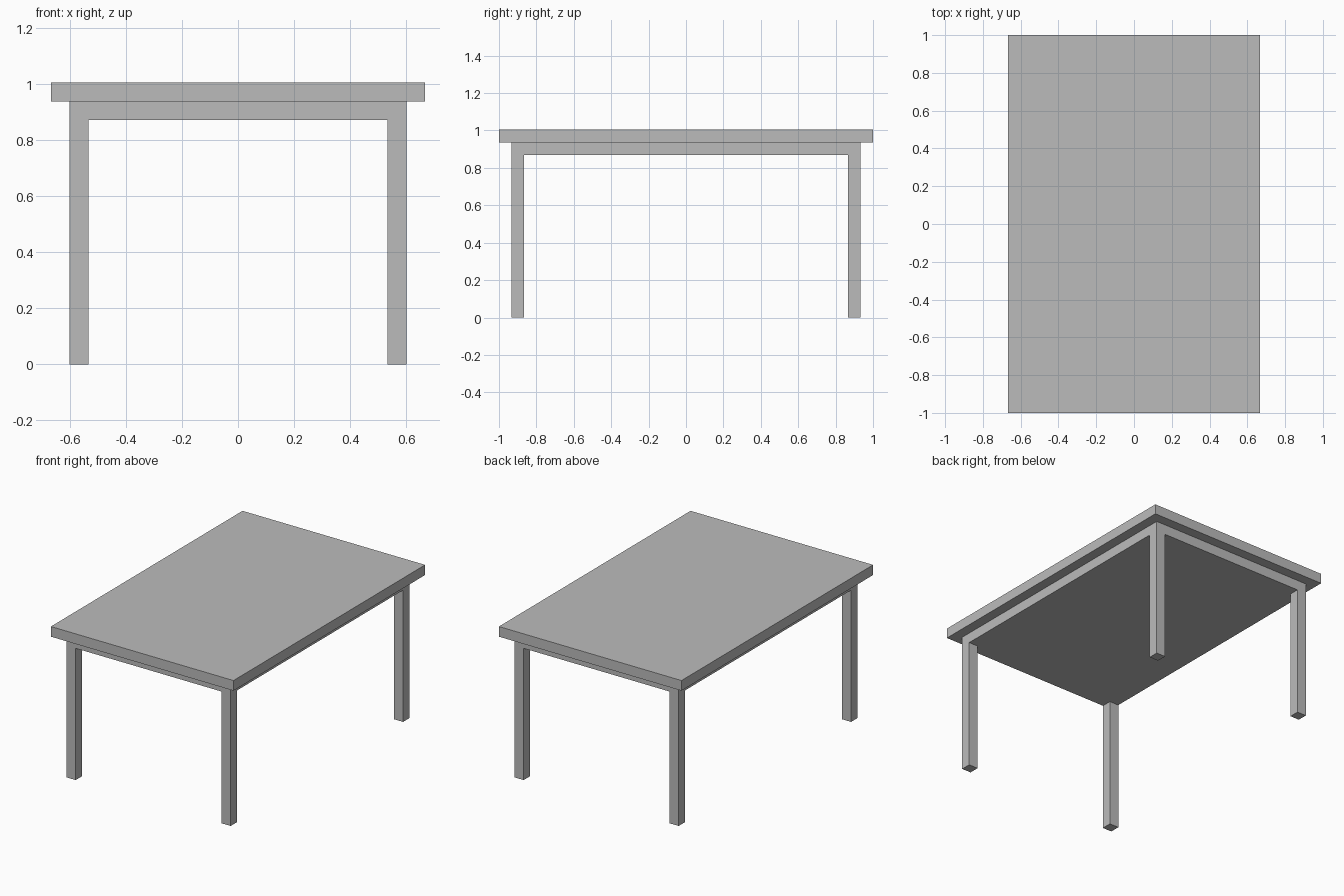
import bpy

cube = bpy.data.objects.get("Cube")
if cube:
    bpy.data.objects.remove(cube, do_unlink=True)

THICK = 0.067          # board and leg thickness
LEG_H = 0.87
HALF_X, HALF_Y = 0.667, 1.0
INSET = 0.067          # overhang of the top

grey = bpy.data.materials.new("plain_grey")
grey.use_nodes = True
grey.diffuse_color = (0.5, 0.5, 0.5, 1)
grey.node_tree.nodes["Principled BSDF"].inputs["Base Color"].default_value = (0.5, 0.5, 0.5, 1)


def box(name, size, location):
    bpy.ops.mesh.primitive_cube_add(size=1, location=location)
    obj = bpy.context.object
    obj.name = name
    obj.scale = size
    bpy.ops.object.transform_apply(location=False, rotation=False, scale=True)
    obj.data.materials.append(grey)
    return obj


# Overhanging top board
box("table_top", (2 * HALF_X, 2 * HALF_Y, THICK), (0, 0, LEG_H + 1.5 * THICK))

# Solid board beneath the top, flush with the legs
box("under_board", (2 * (HALF_X - INSET), 2 * (HALF_Y - INSET), THICK),
    (0, 0, LEG_H + 0.5 * THICK))

# Four square legs
leg_x = HALF_X - INSET - THICK / 2
leg_y = HALF_Y - INSET - THICK / 2
for y_name, sy in (("front", -1), ("back", 1)):
    for x_name, sx in (("right", -1), ("left", 1)):
        box(f"{y_name}_{x_name}_leg", (THICK, THICK, LEG_H),
            (sx * leg_x, sy * leg_y, LEG_H / 2))
